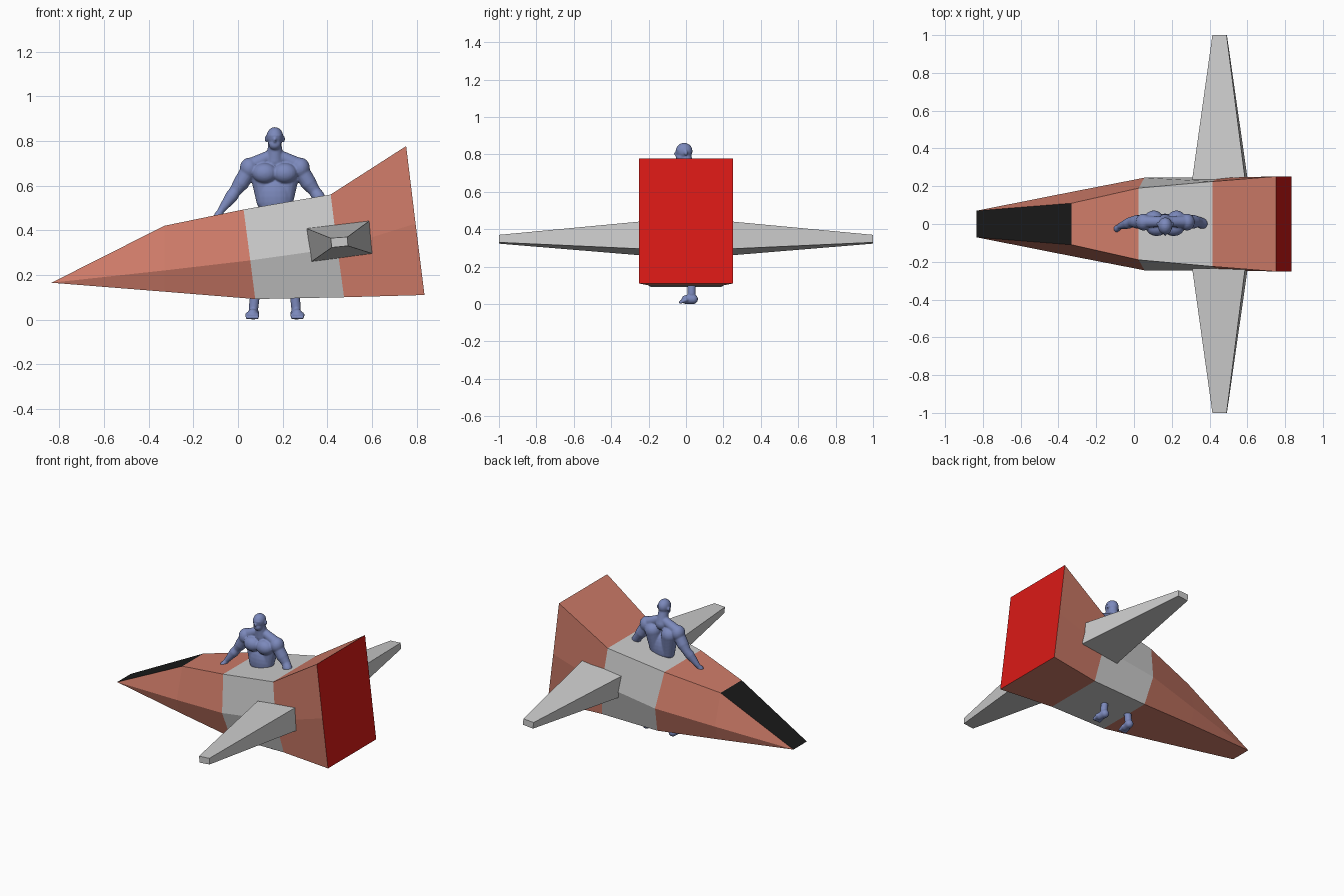
import bpy, bmesh
from mathutils import Vector, Matrix

if "Cube" in bpy.data.objects:
    bpy.data.objects.remove(bpy.data.objects["Cube"])


def material(name, rgb):
    m = bpy.data.materials.new(name)
    m.diffuse_color = (*rgb, 1)
    m.use_nodes = True
    m.node_tree.nodes["Principled BSDF"].inputs["Base Color"].default_value = m.diffuse_color
    return m


RUST = material("rust_paint", (0.62, 0.2, 0.14))
BLACK = material("black_glass", (0.01, 0.01, 0.01))
RED = material("red_panel", (0.7, 0.01, 0.008))
BLUE = material("blue_grey", (0.2, 0.25, 0.5))


def finish(bm, name, mats=()):
    mesh = bpy.data.meshes.new(name)
    for m in mats:
        mesh.materials.append(m)
    bm.to_mesh(mesh)
    bm.free()
    ob = bpy.data.objects.new(name, mesh)
    bpy.context.collection.objects.link(ob)
    return ob


def ring(section):
    """Mirrored closed ring from (x, half width, z) points, top to bottom."""
    right = [(x, -w, z) for x, w, z in section]
    left = [(x, w, z) for x, w, z in reversed(section)]
    return right + left


def loft(name, rings, mats=(), cap_ends=(), paint=None):
    bm = bmesh.new()
    rows = [[bm.verts.new(p) for p in r] for r in rings]
    n = len(rows[0])
    for k, (a, b) in enumerate(zip(rows, rows[1:])):
        for i in range(n):
            j = (i + 1) % n
            f = bm.faces.new((a[i], a[j], b[j], b[i]))
            if paint:
                f.material_index = paint(k, i)
    for e in cap_ends:
        f = bm.faces.new(rows[e])
        f.material_index = 1 if len(mats) > 1 else 0
    bmesh.ops.remove_doubles(bm, verts=bm.verts, dist=1e-4)
    bmesh.ops.recalc_face_normals(bm, faces=bm.faces)
    return finish(bm, name, mats)


# Hull cross-sections: top edge, side crease, bottom edge
NOSE = ring([(-0.835, 0.07, 0.165)] * 3)
BROW = ring([(-0.33, 0.11, 0.42), (-0.33, 0.17, 0.22), (-0.33, 0.14, 0.125)])
FRONT = ring([(0.025, 0.19, 0.493), (0.055, 0.245, 0.265), (0.077, 0.19, 0.092)])
REAR = ring([(0.415, 0.225, 0.56), (0.445, 0.245, 0.32), (0.475, 0.2, 0.1)])
TAIL = ring([(0.753, 0.252, 0.777), (0.795, 0.252, 0.43), (0.835, 0.252, 0.11)])

loft("nose_hull", [NOSE, BROW, FRONT], (RUST, BLACK),
     paint=lambda k, i: 1 if (k == 0 and i == 5) else 0)
loft("middle_hull", [FRONT, REAR])
loft("tail_hull", [REAR, TAIL], (RUST, RED), cap_ends=(-1,))

# Wings
for side, s in (("right", -1), ("left", 1)):
    root = [(0.308, s * 0.235, 0.408), (0.588, s * 0.235, 0.442),
            (0.602, s * 0.235, 0.295), (0.33, s * 0.235, 0.26)]
    tip = [(0.415, s, 0.365), (0.49, s, 0.37), (0.492, s, 0.33), (0.42, s, 0.323)]
    loft(side + "_wing", [root, tip], cap_ends=(0, -1))

# Standing pilot: overlapping muscle shapes fused into one smooth body
body = bmesh.new()


def blob(c, r):
    bmesh.ops.create_uvsphere(body, u_segments=20, v_segments=12, radius=1,
                              matrix=Matrix.LocRotScale(Vector(c), None, Vector(r)))


def limb(points):
    """Chain of tapered segments through (x, y, z, radius) joints."""
    for p in points:
        blob(p[:3], (p[3],) * 3)
    for p, q in zip(points, points[1:]):
        a, b = Vector(p[:3]), Vector(q[:3])
        rot = (b - a).to_track_quat('Z', 'Y')
        bmesh.ops.create_cone(body, cap_ends=True, segments=16, radius1=p[3],
                              radius2=q[3], depth=(b - a).length,
                              matrix=Matrix.LocRotScale((a + b) / 2, rot, None))


# Head and neck
blob((0, -0.01, 0.818), (0.038, 0.045, 0.044))
blob((0, -0.027, 0.785), (0.028, 0.027, 0.026))
blob((0, -0.054, 0.803), (0.007, 0.01, 0.012))
blob((0, -0.035, 0.824), (0.03, 0.021, 0.008))
limb([(0, 0.012, 0.71, 0.04), (0, 0, 0.78, 0.031)])
# Abdomen and pelvis
blob((0, 0.005, 0.55), (0.08, 0.05, 0.1))
blob((0, 0.01, 0.45), (0.085, 0.058, 0.07))
for s in (-1, 1):
    # Ear, chest, back and shoulders
    blob((s * 0.04, 0, 0.808), (0.006, 0.01, 0.014))
    blob((s * 0.045, -0.02, 0.655), (0.056, 0.044, 0.046))
    limb([(s * 0.06, 0.02, 0.655, 0.052), (s * 0.045, 0.01, 0.53, 0.038)])
    limb([(s * 0.015, 0.012, 0.735, 0.027), (s * 0.1, 0.012, 0.695, 0.032)])
    blob((s * 0.115, 0.01, 0.677), (0.042, 0.045, 0.048))
    # Arm and fingers
    limb([(s * 0.125, 0.01, 0.655, 0.036), (s * 0.15, 0.012, 0.613, 0.036),
          (s * 0.178, 0.012, 0.575, 0.027), (s * 0.195, 0.003, 0.55, 0.029),
          (s * 0.24, -0.012, 0.49, 0.016)])
    limb([(s * 0.243, -0.015, 0.485, 0.015), (s * 0.255, -0.025, 0.465, 0.018)])
    for k in range(4):
        y = -0.045 + k * 0.012
        limb([(s * 0.255, y, 0.46, 0.007), (s * 0.27, y - 0.004, 0.435, 0.006),
              (s * 0.268, y - 0.006, 0.418, 0.005)])
    # Leg and toes
    limb([(s * 0.05, 0.01, 0.44, 0.053), (s * 0.065, 0.005, 0.36, 0.05),
          (s * 0.078, 0.008, 0.265, 0.036), (s * 0.082, 0.02, 0.2, 0.038),
          (s * 0.09, 0.03, 0.1, 0.022), (s * 0.095, 0.03, 0.055, 0.022)])
    limb([(s * 0.095, 0.038, 0.026, 0.026), (s * 0.1, 0.0, 0.024, 0.024)])
    for k in range(4):
        x = s * (0.08 + k * 0.014)
        limb([(x, 0, 0.022, 0.011), (x, -0.03, 0.01, 0.009)])

bmesh.ops.translate(body, verts=body.verts, vec=(0.165, 0, 0))
pilot = finish(body, "pilot_figure", (BLUE,))
fuse = pilot.modifiers.new("fuse", 'REMESH')
fuse.mode = 'VOXEL'
fuse.voxel_size = 0.0045
fuse.use_smooth_shade = True
soft = pilot.modifiers.new("soften", 'SMOOTH')
soft.factor = 0.5
soft.iterations = 4
